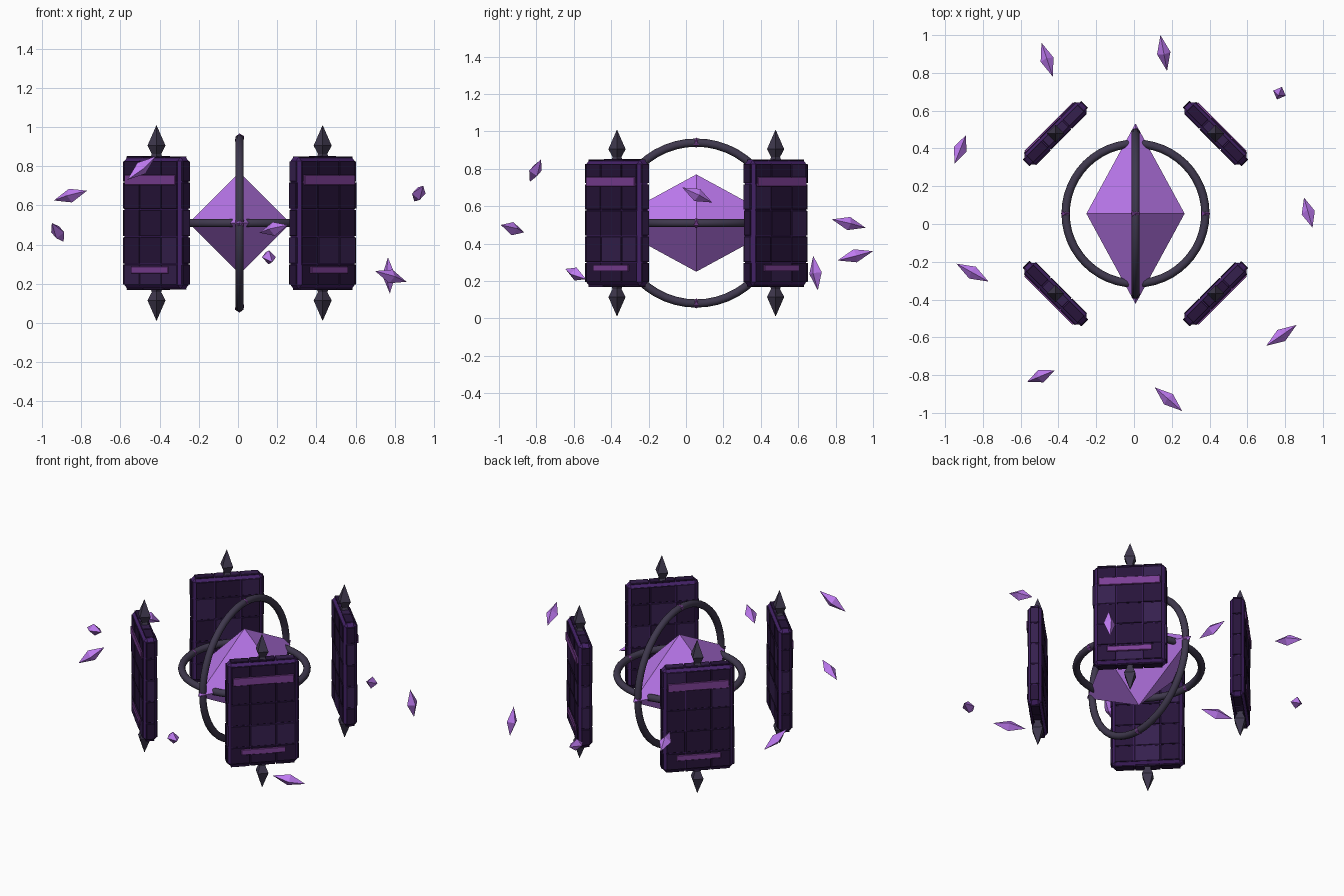
import bpy, bmesh, random
from math import pi, cos, sin, radians
from mathutils import Vector, Matrix

if "Cube" in bpy.data.objects:
    bpy.data.objects.remove(bpy.data.objects["Cube"])

random.seed(4)
C = Vector((0.008, 0.055, 0.51))   # centre of the whole arrangement


def material(name, rgb):
    m = bpy.data.materials.new(name)
    m.diffuse_color = (*rgb, 1)
    m.use_nodes = True
    m.node_tree.nodes["Principled BSDF"].inputs["Base Color"].default_value = m.diffuse_color
    return m


CRYSTAL = material("crystal", (0.53, 0.20, 0.90))
METAL = material("dark_metal", (0.050, 0.040, 0.075))
STONE = material("dark_stone", (0.020, 0.007, 0.042))
STONE2 = material("light_stone", (0.036, 0.014, 0.075))
SEAM = material("seam", (0.055, 0.015, 0.13))
GLOW = material("glow_strip", (0.20, 0.05, 0.30))


def finish(name, bm, mats, matrix=Matrix()):
    bmesh.ops.recalc_face_normals(bm, faces=bm.faces[:])
    me = bpy.data.meshes.new(name)
    bm.to_mesh(me)
    bm.free()
    for m in mats:
        me.materials.append(m)
    ob = bpy.data.objects.new(name, me)
    ob.matrix_world = matrix
    bpy.context.collection.objects.link(ob)
    return ob


def lathe(bm, profile, sides=4):
    """Low-sided solid of revolution about z from (radius, height) pairs, with pointed or capped ends."""
    rings = []
    for r, z in profile:
        n = 1 if r == 0 else sides
        rings.append([bm.verts.new((r * cos(2 * pi * i / sides), r * sin(2 * pi * i / sides), z))
                      for i in range(n)])
    for a, b in zip(rings, rings[1:]):
        for i in range(sides):
            quad = [a[i % len(a)], a[(i + 1) % len(a)], b[(i + 1) % len(b)], b[i % len(b)]]
            bm.faces.new(list(dict.fromkeys(quad)))
    for ring in (rings[0], rings[-1]):
        if len(ring) > 1:
            bm.faces.new(ring)


def box(bm, centre, size, mat, bevel):
    """Chamfered box added to bm."""
    part = bmesh.new()
    bmesh.ops.create_cube(part, size=1, matrix=Matrix.Translation(centre) @ Matrix.Diagonal((*size, 1)))
    bmesh.ops.bevel(part, geom=part.edges[:], offset=bevel, segments=1, affect='EDGES')
    for f in part.faces:
        f.material_index = mat
    tmp = bpy.data.meshes.new("part")
    part.to_mesh(tmp)
    part.free()
    bm.from_mesh(tmp)
    bpy.data.meshes.remove(tmp)


# Central crystal
bm = bmesh.new()
lathe(bm, [(0, -0.26), (1, 0), (0, 0.26)])
bmesh.ops.scale(bm, vec=(0.26, 0.478, 1), verts=bm.verts[:])
finish("core_crystal", bm, [CRYSTAL], Matrix.Translation(C))

# Two crossed rings with a knot at each quarter point
for name, radius, rot in (("horizontal_ring", 0.37, (0, 0, 0)), ("vertical_ring", 0.43, (0, pi / 2, 0))):
    bpy.ops.mesh.primitive_torus_add(location=C, rotation=rot, major_radius=radius, minor_radius=0.022,
                                     major_segments=48, minor_segments=10)
    ring = bpy.context.object
    ring.name = name
    ring.data.materials.append(METAL)
    bpy.ops.object.shade_smooth_by_angle(angle=radians(50))

bm = bmesh.new()
for p in ((0.37, 0, 0), (-0.37, 0, 0), (0, 0.37, 0), (0, -0.37, 0),
          (0, 0, 0.43), (0, 0, -0.43), (0, 0.43, 0), (0, -0.43, 0)):
    bmesh.ops.create_icosphere(bm, subdivisions=1, radius=0.027, matrix=Matrix.Translation(p))
finish("ring_knots", bm, [GLOW], Matrix.Translation(C))

# Four tiled panels, local -y facing outwards, with spikes above and below
W, T, H = 0.424, 0.078, 0.672
COLS, ROWS = [0.30, 0.40, 0.30], [0.17, 0.22, 0.22, 0.22, 0.17]


def spans(parts, total):
    """Centre and length of each division of a side."""
    at = -total / 2
    for p in parts:
        yield at + p * total / 2, p * total
        at += p * total


def tone():
    return random.choice((1, 1, 2))


for k in range(4):
    a = radians(45 + 90 * k)
    pos = C + Vector((0.424 * 1.414 * cos(a), 0.424 * 1.414 * sin(a), 0))
    bm = bmesh.new()
    box(bm, (0, 0, 0), (W, T, H), 0, 0.02)
    # face tiles
    for s in (-1, 1):
        for x, w in spans(COLS, W - 0.036):
            for z, h in spans(ROWS, H - 0.036):
                d = random.uniform(0.003, 0.007)
                box(bm, (x, s * T / 2, z), (w - 0.005, 2 * d, h - 0.005), tone(), 0.002)
    # edge tiles
    for s in (-1, 1):
        for z, h in spans(ROWS, H - 0.036):
            d = random.uniform(0.003, 0.008)
            box(bm, (s * W / 2, 0, z), (2 * d, T - 0.026, h - 0.006), tone(), 0.002)
        for x, w in spans(COLS, W - 0.036):
            d = random.uniform(0.003, 0.007)
            box(bm, (x, 0, s * H / 2), (w - 0.006, T - 0.026, 2 * d), tone(), 0.002)
    # glowing strips on the outer face
    box(bm, (0, -T / 2 - 0.004, 0.22), (0.365, 0.018, 0.05), 3, 0.002)
    box(bm, (0, -T / 2 - 0.004, -0.24), (0.265, 0.018, 0.034), 3, 0.002)
    finish(f"panel_{k + 1}", bm, [SEAM, STONE, STONE2, GLOW],
           Matrix.Translation(pos) @ Matrix.Rotation(a + pi / 2, 4, 'Z'))

    for s, end in ((1, "top"), (-1, "bottom")):
        bm = bmesh.new()
        lathe(bm, [(0.034, s * 0.325), (0.024, s * 0.353), (0.046, s * 0.395), (0, s * 0.5)])
        finish(f"spike_{end}_{k + 1}", bm, [METAL], Matrix.Translation(pos))

# Floating shards, each given by its two tips
SHARDS = [((-0.43, 0.78, 0.53), (-0.49, 0.96, 0.485)),
          ((0.175, 0.81, 0.31), (0.14, 1.00, 0.36)),
          ((0.775, 0.705, 0.15), (0.765, 0.68, 0.335)),
          ((-0.95, 0.32, 0.51), (-0.89, 0.47, 0.415)),
          ((0.945, -0.02, 0.70), (0.90, 0.14, 0.62)),
          ((-0.94, -0.21, 0.625), (-0.77, -0.305, 0.675)),
          ((0.70, -0.645, 0.265), (0.86, -0.535, 0.21)),
          ((-0.565, -0.835, 0.73), (-0.42, -0.775, 0.85)),
          ((0.11, -0.865, 0.46), (0.255, -0.99, 0.50))]
for i, (p, q) in enumerate(SHARDS):
    p, q = Vector(p), Vector(q)
    half = (q - p).length / 2
    bm = bmesh.new()
    lathe(bm, [(0, -half), (0.036, 0), (0, half)])
    turn = (q - p).to_track_quat('Z', 'Y').to_matrix().to_4x4()
    finish(f"shard_{i + 1}", bm, [CRYSTAL], Matrix.Translation((p + q) / 2) @ turn)
